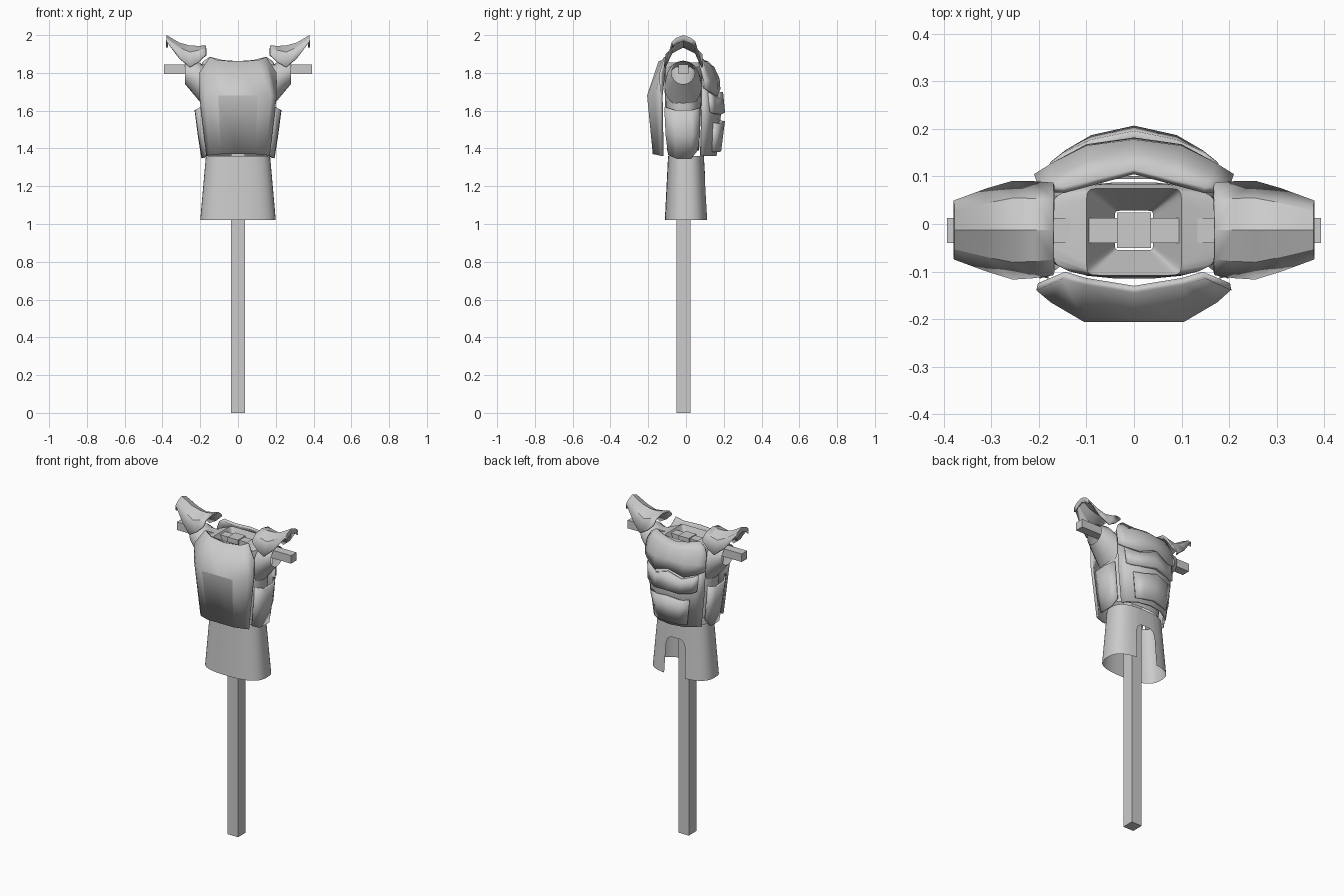
import bpy, bmesh, math
from mathutils import Vector

if "Cube" in bpy.data.objects:
    bpy.data.objects.remove(bpy.data.objects["Cube"])


def sheet(name, rows, out=None, thick=0.0, closed=False, smooth=35):
    """Skin rows of points; faces are turned to 'out' and thickened inwards."""
    bm = bmesh.new()
    vs = [[bm.verts.new(p) for p in r] for r in rows]
    n = len(rows[0])
    for a, b in zip(vs, vs[1:]):
        for i in range(n if closed else n - 1):
            j = (i + 1) % n
            bm.faces.new((a[i], a[j], b[j], b[i]))
    bm.normal_update()
    if out and sum(f.normal.dot(Vector(out)) * f.calc_area() for f in bm.faces) < 0:
        bmesh.ops.reverse_faces(bm, faces=bm.faces[:])
    return finish(name, bm, thick, smooth)


def finish(name, bm, thick=0.0, smooth=35):
    me = bpy.data.meshes.new(name)
    bm.to_mesh(me)
    bm.free()
    ob = bpy.data.objects.new(name, me)
    bpy.context.collection.objects.link(ob)
    if thick:
        m = ob.modifiers.new("thickness", 'SOLIDIFY')
        m.thickness, m.offset = thick, -1
    bpy.ops.object.select_all(action='DESELECT')
    ob.select_set(True)
    bpy.context.view_layer.objects.active = ob
    if smooth:
        bpy.ops.object.shade_smooth_by_angle(angle=math.radians(smooth))
    return ob


def mirrored(row):
    return [(-x, y, z) for x, y, z in reversed(row[1:])] + row


def plate(name, rows, out, thick, smooth=25):
    return sheet(name, [mirrored(r) for r in rows], out, thick, smooth=smooth)


def box(name, x0, x1, y0, y1, z0, z1):
    bm = bmesh.new()
    bmesh.ops.create_cube(bm, size=1)
    for v in bm.verts:
        v.co = ((x0 + x1) / 2 + v.co.x * (x1 - x0), (y0 + y1) / 2 + v.co.y * (y1 - y0),
                (z0 + z1) / 2 + v.co.z * (z1 - z0))
    return finish(name, bm, smooth=0)


def power(v, e):
    return math.copysign(abs(v) ** e, v)


def oval(a, h, lo, hi, e):
    return h * power(math.cos(a), e), (lo + hi) / 2 + (hi - lo) / 2 * power(math.sin(a), e)


# Wooden stand
box("post", -0.036, 0.036, -0.05, 0.024, 0, 1.85)
box("crossbar", -0.393, 0.393, -0.04, 0.013, 1.795, 1.845)

# Padded torso with a neck opening that funnels inwards
N = 24
rings = [(1.39, .165, -.10, .07, .75), (1.6, .195, -.11, .08, .75), (1.75, .20, -.115, .088, .75),
         (1.83, .185, -.112, .085, .6), (1.855, .10, -.108, .075, .15), (1.74, .04, -.055, .028, .15)]
sheet("torso", [[(*oval(2 * math.pi * (i + .5) / N, h, lo, hi, e), z) for i in range(N)]
                for z, h, lo, hi, e in rings], closed=True)

# Flared skirt with a notch on the +y side
def skirt_column(a, zb):
    col = []
    for z in (1.36, zb):
        t = (1.36 - z) / .34
        col.append((*oval(a, .17 + .03 * t, -.095 - .017 * t, .095 + .02 * t, .75), z))
    return col

w = 0.26
cols = [skirt_column(math.pi / 2 + w + (2 * math.pi - 2 * w) * i / 40, 1.02) for i in range(41)]
q = math.pi / 2
cols += [skirt_column(q + k * w, z) for k, z in ((-1, 1.2), (-.8, 1.235), (-.4, 1.25), (.4, 1.25), (.8, 1.235), (1, 1.2))]
# the step at the notch side is left open by removing zero-area strips
skirt = sheet("skirt", cols, smooth=35)
bm = bmesh.new()
bm.from_mesh(skirt.data)
bmesh.ops.delete(bm, geom=[f for f in bm.faces if f.calc_area() < 1e-4], context='FACES')
bmesh.ops.recalc_face_normals(bm, faces=bm.faces[:])
bm.to_mesh(skirt.data)
bm.free()

# Flat-faced plate on the front
F, B = (0, -1, 0), (0, 1, 0)
plate("front_plate", [
    [(0, -.145, 1.862), (.105, -.128, 1.866), (.15, -.115, 1.885), (.205, -.14, 1.80)],
    [(0, -.206, 1.68), (.105, -.206, 1.68), (.175, -.165, 1.68), (.205, -.138, 1.68)],
    [(0, -.176, 1.37), (.09, -.176, 1.37), (.15, -.148, 1.365), (.168, -.13, 1.36)]], F, .016)

# Rounded plates on the back: chest, belly and two raised bands
plate("chest_plate", [
    [(0, .115, 1.862), (.08, .095, 1.868), (.15, .078, 1.885), (.185, .08, 1.86)],
    [(0, .15, 1.83), (.095, .135, 1.835), (.165, .105, 1.83), (.205, .09, 1.82)],
    [(0, .178, 1.77), (.1, .165, 1.76), (.17, .13, 1.76), (.21, .105, 1.76)],
    [(0, .182, 1.715), (.1, .168, 1.68), (.17, .13, 1.70), (.208, .105, 1.72)]], B, .016, 40)
plate("belly_plate", [
    [(0, .172, 1.74), (.095, .155, 1.71), (.165, .12, 1.72), (.2, .092, 1.73)],
    [(0, .185, 1.58), (.095, .168, 1.58), (.16, .128, 1.58), (.192, .09, 1.58)],
    [(0, .162, 1.36), (.085, .148, 1.36), (.14, .112, 1.36), (.165, .083, 1.36)]], B, .014, 40)
plate("upper_band", [
    [(0, .196, 1.70), (.09, .178, 1.665), (.15, .15, 1.68), (.178, .128, 1.695)],
    [(0, .207, 1.59), (.09, .187, 1.58), (.145, .155, 1.585), (.17, .135, 1.595)]], B, .025)
plate("lower_band", [
    [(0, .206, 1.545), (.085, .186, 1.53), (.135, .158, 1.535)],
    [(0, .186, 1.385), (.07, .172, 1.38), (.112, .148, 1.38)]], B, .025)

# Mirrored pieces: sleeve, hip plate and shoulder guard
for side, s in (("left", -1), ("right", 1)):
    def flip(rows):
        return [[(s * x, y, z) for x, y, z in r] for r in rows]

    sleeve = []
    for x, hy, z0, z1 in ((.18, .10, 1.62, 1.84), (.225, .088, 1.675, 1.865), (.28, .062, 1.74, 1.86)):
        sleeve.append([(x, -.015 + hy * math.cos(t * math.pi / 8),
                        (z0 + z1) / 2 + (z1 - z0) / 2 * math.sin(t * math.pi / 8)) for t in range(16)])
    sheet(side + "_sleeve", flip(sleeve), closed=True)

    sheet(side + "_hip_plate", flip([
        [(.198, -.115, 1.62), (.228, -.06, 1.602), (.23, .03, 1.602), (.205, .075, 1.615)],
        [(.182, -.108, 1.47), (.21, -.055, 1.47), (.213, .03, 1.47), (.192, .075, 1.47)],
        [(.165, -.095, 1.365), (.19, -.055, 1.348), (.194, .03, 1.348), (.175, .062, 1.39)]]),
        (s, 0, 0), .012, smooth=40)

    # each station: x, edge height, shoulder height, ridge height, y range
    pad = []
    for x, ze, zm, zr, lo, hi in ((.17, 1.90, 1.932, 1.945, -.108, .087), (.21, 1.86, 1.92, 1.943, -.114, .09),
                                  (.255, 1.832, 1.91, 1.945, -.117, .091), (.31, 1.88, 1.935, 1.96, -.10, .075),
                                  (.378, 1.965, 1.985, 2.0, -.075, .05)):
        c = -.013
        pad.append([(x, lo, ze), (x, c + (lo - c) * .65, zm), (x, c, zr),
                    (x, c + (hi - c) * .65, zm), (x, hi, ze)])
    # outer rim turns down into a lip
    pad.append([(.38, y * .98, z - .03) for _, y, z in pad[-1]])
    sheet(side + "_shoulder_guard", flip(pad), (0, 0, 1), .01, smooth=30)
